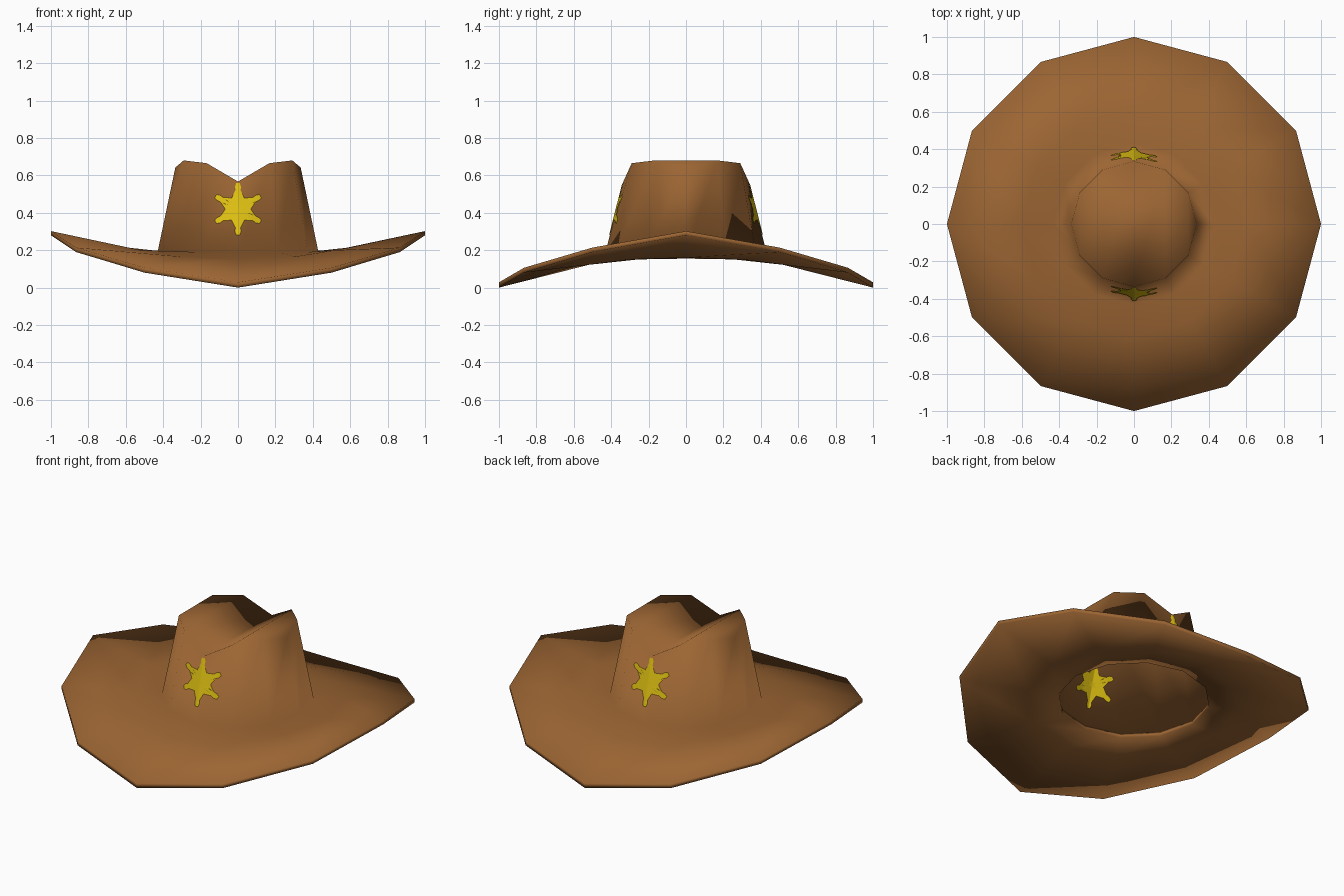
import bpy, bmesh, math
from mathutils import Vector
from mathutils.bvhtree import BVHTree

if "Cube" in bpy.data.objects:
    bpy.data.objects.remove(bpy.data.objects["Cube"])

SIDES = 12


def material(name, rgb):
    m = bpy.data.materials.new(name)
    m.diffuse_color = (*rgb, 1)
    m.use_nodes = True
    m.node_tree.nodes["Principled BSDF"].inputs["Base Color"].default_value = m.diffuse_color
    return m


brown = material("brown felt", (0.33, 0.13, 0.033))
yellow = material("yellow badge", (0.74, 0.53, 0.006))


def finish(bm, name, mat):
    me = bpy.data.meshes.new(name)
    bm.to_mesh(me)
    me.materials.append(mat)
    for p in me.polygons:
        p.use_smooth = True
    ob = bpy.data.objects.new(name, me)
    bpy.context.collection.objects.link(ob)
    return ob


def ring(bm, r, heights):
    """12-sided ring; heights go from front (0) to side (90 degrees), mirrored."""
    out = []
    for i in range(SIDES):
        a = math.tau * i / SIDES
        k = i % 6
        k = min(k, 6 - k) if (i // 3) % 2 == 0 or k else 0
        out.append(bm.verts.new((r * math.sin(a), -r * math.cos(a), heights[k])))
    return out


def bridge(bm, a, b):
    for i in range(SIDES):
        j = (i + 1) % SIDES
        bm.faces.new((a[i], a[j], b[j], b[i]))


# Hat: brim underside, rim, brim top and crown wall as one set of rings
bm = bmesh.new()
hole = ring(bm, 0.43, (0.155, 0.155, 0.155, 0.155))
under = ring(bm, 0.60, (0.110, 0.122, 0.150, 0.160))
rim_low = ring(bm, 1.0, (0.0, 0.08, 0.19, 0.28))
rim_top = ring(bm, 1.0, (0.028, 0.106, 0.214, 0.302))
upper = ring(bm, 0.60, (0.150, 0.165, 0.200, 0.215))
base = ring(bm, 0.43, (0.19, 0.19, 0.19, 0.19))
crest = ring(bm, 0.335, (0.567, 0.665, 0.68, 0.642))
loops = [hole, under, rim_low, rim_top, upper, base, crest]
for a, b in zip(loops, loops[1:]):
    bridge(bm, a, b)
bridge(bm, base, hole)          # lip of the head opening

# Creased crown top: strips running front to back
for s in (1, -1):
    for i in range(3):
        ids = []
        for k in (i, i + 1, 5 - i, 6 - i):
            k = (s * k) % SIDES
            if k not in ids:
                ids.append(k)
        if s < 0:
            ids.reverse()
        bm.faces.new([crest[k] for k in ids])
bm.normal_update()
tree = BVHTree.FromBMesh(bm)
finish(bm, "hat", brown)
bm.free()


# Star badge outline: six arms with knobbed tips
def star_outline():
    arm = [(0.068 * math.cos(math.pi / 6), -0.068 * math.sin(math.pi / 6)),
           (0.100, -0.0140), (0.120, -0.0162), (0.138, -0.010), (0.138, 0.0),
           (0.138, 0.010), (0.120, 0.0162), (0.100, 0.0140)]
    pts = []
    for k in range(6):
        a = math.pi / 2 + k * math.pi / 3
        c, s = math.cos(a), math.sin(a)
        pts += [(u * c - v * s, u * s + v * c) for u, v in arm]
    return pts


def badge(name, side, offset):
    """Thin star sheet draped on the crown wall; side -1 front, +1 back."""
    bm = bmesh.new()
    mid = bm.verts.new((0, 0, 0.42))
    vs = [bm.verts.new((x, 0, 0.42 + z)) for x, z in star_outline()]
    for i, v in enumerate(vs):
        bm.faces.new((mid, v, vs[(i + 1) % len(vs)]))
    bmesh.ops.subdivide_edges(bm, edges=bm.edges[:], cuts=3, use_grid_fill=True)
    for v in bm.verts:
        hit = tree.ray_cast(Vector((v.co.x, side * 2, v.co.z)), Vector((0, -side, 0)))[0]
        y = hit.y if hit else side * 0.37
        v.co.y = y + side * offset
    bm.normal_update()
    want = side * (1 if offset > 0 else -1)
    flip = [f for f in bm.faces if f.normal.y * want < 0]
    bmesh.ops.reverse_faces(bm, faces=flip)
    finish(bm, name, yellow)
    bm.free()


for label, side in (("front", -1), ("back", 1)):
    badge(label + "_badge", side, 0.004)
    badge(label + "_badge_inside", side, -0.004)
